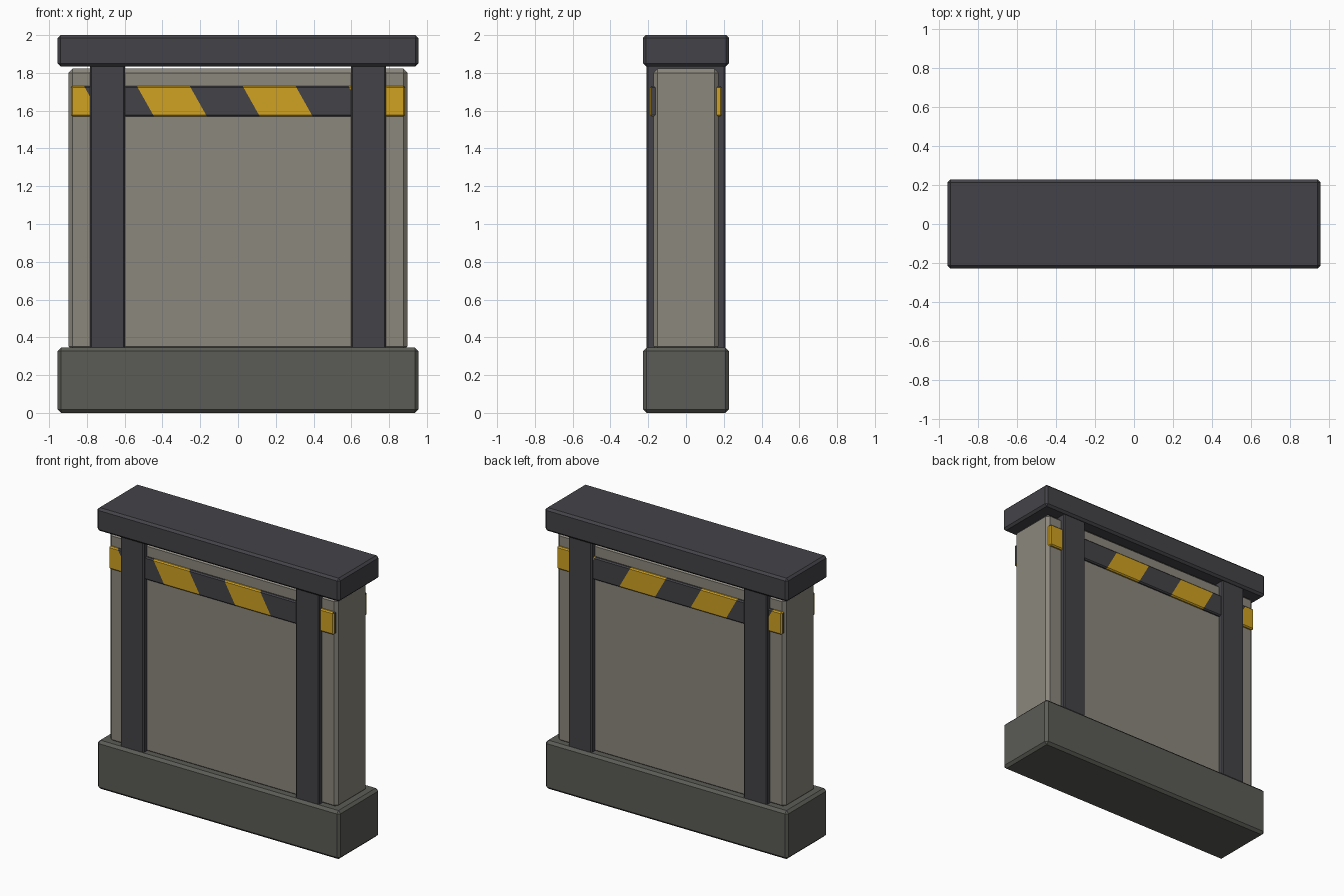
import bpy, bmesh, math
from mathutils import Vector

if "Cube" in bpy.data.objects:
    bpy.data.objects.remove(bpy.data.objects["Cube"])


def material(name, rgb):
    lin = [((c / 255 + 0.055) / 1.055) ** 2.4 for c in rgb]
    m = bpy.data.materials.new(name)
    m.diffuse_color = (*lin, 1)
    m.use_nodes = True
    m.node_tree.nodes["Principled BSDF"].inputs["Base Color"].default_value = m.diffuse_color
    return m


CONCRETE = material("light_concrete", (139, 135, 125))
BASE = material("dark_concrete", (91, 92, 86))
METAL = material("dark_metal", (68, 67, 72))
YELLOW = material("hazard_yellow", (208, 162, 34))


def box_mesh(lo, hi, bevel):
    """Chamfered box between two corners."""
    bm = bmesh.new()
    bmesh.ops.create_cube(bm, size=1)
    lo, hi = Vector(lo), Vector(hi)
    for v in bm.verts:
        v.co = (lo + hi) / 2 + v.co * (hi - lo)
    bmesh.ops.bevel(bm, geom=bm.edges[:], offset=bevel, segments=1,
                    affect='EDGES', profile=0.5)
    return bm


def finish(name, bm, *mats):
    me = bpy.data.meshes.new(name)
    bm.normal_update()
    bm.to_mesh(me)
    bm.free()
    for m in mats:
        me.materials.append(m)
    ob = bpy.data.objects.new(name, me)
    bpy.context.collection.objects.link(ob)
    return ob


# Footing, wall slab and top cap
finish("base", box_mesh((-.955, -.2275, 0), (.955, .2275, .345), .018), BASE)
finish("wall_panel", box_mesh((-.8975, -.172, .33), (.8975, .172, 1.822), .022), CONCRETE)
finish("top_cap", box_mesh((-.955, -.2275, 1.835), (.955, .2275, 2.0), .015), METAL)

# Posts running through the wall, seen front and back
for side, s in (("left", -1), ("right", 1)):
    x = s * .69
    finish(side + "_post", box_mesh((x - .0925, -.208, .33), (x + .0925, .208, 1.85), .008), METAL)

# Hazard bands: slanted cuts, alternating colours
SLOPE, START, STEP, MID = .5625, -.49, .28, 1.65
for name, s in (("front", -1), ("back", 1)):
    y0, y1 = sorted((s * .14, s * .19))
    bm = box_mesh((-.885, y0, 1.57), (.885, y1, 1.73), .008)
    for i in range(-1, 5):
        bmesh.ops.bisect_plane(bm, geom=bm.verts[:] + bm.edges[:] + bm.faces[:],
                               plane_co=(START + i * STEP, 0, MID),
                               plane_no=(1, 0, SLOPE))
    bm.normal_update()
    for f in bm.faces:
        c = f.calc_center_median()
        t = c.x + SLOPE * (c.z - MID)
        f.material_index = 1 - math.floor((t - START) / STEP) % 2
        if abs(f.normal.x) > .9:  # end faces: opposite corners are dark
            f.material_index = 0 if c.x * s < 0 else 1
    finish(name + "_hazard_band", bm, METAL, YELLOW)
